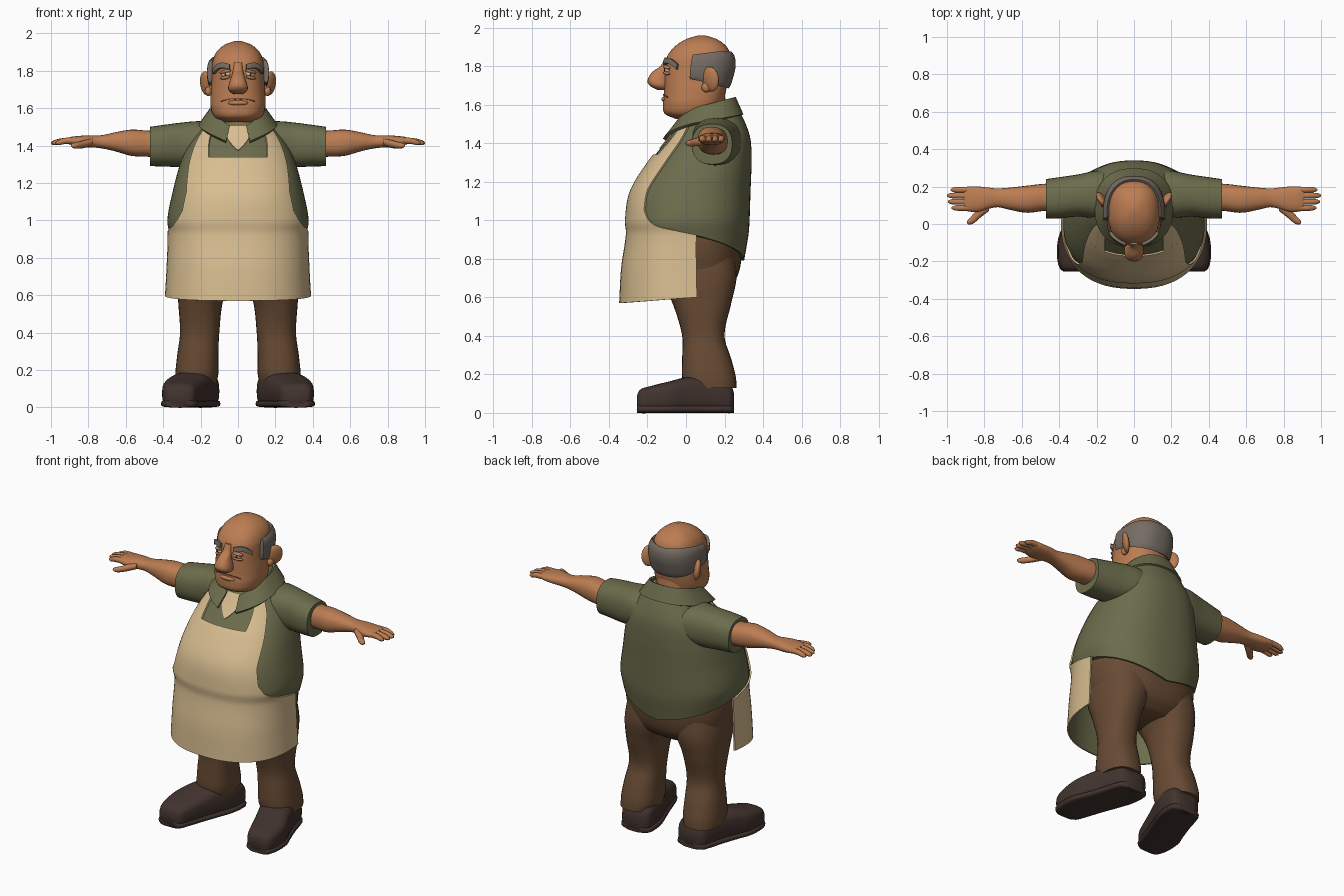
import bpy, bmesh
from math import sin, cos, pi, radians, copysign, sqrt
from mathutils import Matrix, Euler

cube = bpy.data.objects.get("Cube")
if cube:
    bpy.data.objects.remove(cube, do_unlink=True)


def colour(name, r, g, b):
    m = bpy.data.materials.new(name)
    m.use_nodes = True
    m.diffuse_color = (r, g, b, 1)
    node = m.node_tree.nodes["Principled BSDF"]
    node.inputs["Base Color"].default_value = (r, g, b, 1)
    node.inputs["Roughness"].default_value = 0.8
    return m


SKIN = colour("skin", .50, .205, .085)
SHIRT = colour("olive cloth", .15, .15, .073)
APRON = colour("cream cloth", .69, .515, .283)
TROUSERS = colour("brown cloth", .138, .07, .034)
SHOE = colour("dark leather", .055, .034, .028)
HAIR = colour("grey hair", .18, .15, .127)
WHITE = colour("eye white", .62, .55, .45)
DARK = colour("pupil brown", .03, .018, .012)
LIP = colour("mouth line", .2, .08, .04)


def finish(name, bm, mats, mirror=False, thick=0):
    """Make the object, bake its modifiers and smooth it."""
    me = bpy.data.meshes.new(name)
    bm.to_mesh(me)
    bm.free()
    for m in mats:
        me.materials.append(m)
    ob = bpy.data.objects.new(name, me)
    bpy.context.scene.collection.objects.link(ob)
    if thick:
        s = ob.modifiers.new("thickness", 'SOLIDIFY')
        s.thickness, s.offset = thick, -1
        s.material_offset = len(mats) - 1
    if mirror:
        ob.modifiers.new("mirror", 'MIRROR')
        ob.modifiers["mirror"].use_mirror_merge = False
    dg = bpy.context.evaluated_depsgraph_get()
    baked = bpy.data.meshes.new_from_object(ob.evaluated_get(dg))
    ob.modifiers.clear()
    ob.data = baked
    for p in baked.polygons:
        p.use_smooth = True
    baked.set_sharp_from_angle(angle=radians(50))
    return ob


def sample(rows, t, smooth=True):
    """Interpolate the columns of a table at t."""
    n = len(rows)
    t = min(max(t, rows[0][0]), rows[-1][0])
    i = max(k for k in range(n - 1) if rows[k][0] <= t)
    a, b = rows[i], rows[i + 1]
    h = b[0] - a[0]
    f = (t - a[0]) / h

    def slope(k, c):
        lo, hi = rows[max(k - 1, 0)], rows[min(k + 1, n - 1)]
        return (hi[c] - lo[c]) / (hi[0] - lo[0]) * h

    out = []
    for c in range(1, len(a)):
        v = a[c] + (b[c] - a[c]) * f
        if smooth:
            d = b[c] - a[c]
            v += f * (1 - f) * ((1 - f) * (slope(i, c) - d) - f * (slope(i + 1, c) - d))
        out.append(v)
    return out


def sym(rows):
    return [(z, -r, r, f, b) for z, r, f, b in rows]


def spow(v, p):
    return copysign(abs(v) ** p, v)


def ring(rows, t, ang, off=0, axis='z', p=.85):
    """Point on a lofted form; angle 0 is the front (or the underside)."""
    a0, a1, b0, b1 = sample(rows, t)
    a = (a0 + a1) / 2 + ((a1 - a0) / 2 + off) * spow(sin(ang), p)
    b = (b0 + b1) / 2 - ((b1 - b0) / 2 + off) * spow(cos(ang), p)
    return {'z': (a, b, t), 'x': (t, a, b), 'y': (b, t, a)}[axis]


def surface(name, fn, nu, nv, mats, wrap=False, **kw):
    """Grid of fn(u, v) with u and v in 0..1; wrapped grids get end caps."""
    bm = bmesh.new()
    cols = nu if wrap else nu + 1
    g = [[bm.verts.new(fn(i / nu, j / nv)) for i in range(cols)] for j in range(nv + 1)]
    for j in range(nv):
        for i in range(nu):
            k = (i + 1) % cols
            bm.faces.new((g[j][i], g[j][k], g[j + 1][k], g[j + 1][i]))
    if wrap:
        bm.faces.new(g[0][::-1])
        bm.faces.new(g[-1])
    return finish(name, bm, mats, **kw)


def loft(name, rows, mat, axis='z', p=.85, off=0, nu=32, nv=28, **kw):
    lo, hi = rows[0][0], rows[-1][0]
    return surface(name, lambda u, v: ring(rows, lo + (hi - lo) * v, u * 2 * pi, off, axis, p),
                   nu, nv, [mat], wrap=True, **kw)


def blob(name, centre, size, mat, rot=(0, 0, 0)):
    bm = bmesh.new()
    m = Matrix.LocRotScale(centre, Euler([radians(r) for r in rot]), size)
    bmesh.ops.create_uvsphere(bm, u_segments=20, v_segments=12, radius=1, matrix=m)
    return finish(name, bm, [mat], mirror=centre[0] != 0)


# Shirt body with a hem that dips at the back
torso = sym([(.78, .325, -.27, .30), (.93, .365, -.30, .325), (1.0, .378, -.305, .33),
             (1.15, .35, -.28, .335), (1.3, .31, -.19, .34), (1.42, .26, -.095, .335),
             (1.5, .20, -.04, .31), (1.56, .16, 0, .28), (1.6, .12, .02, .25)])


def shirt(u, v):
    ang = u * 2 * pi
    hem = .93 - .14 * max(0, 1 - abs(u - .5) * 4)
    return ring(torso, hem + (1.6 - hem) * v, ang)


surface("shirt", shirt, 64, 44, [SHIRT], wrap=True)
loft("sleeve", [(.1, .04, .29, 1.30, 1.515), (.2, .03, .285, 1.29, 1.53), (.3, .04, .265, 1.285, 1.523),
                (.4, .03, .25, 1.288, 1.51), (.47, .03, .24, 1.29, 1.50)], SHIRT, 'x', mirror=True)

# Apron: wrapped skirt and bib, then two straps
apron_form = sym([(.57, .38, -.335, .36), (.75, .37, -.325, .345)]) + torso[1:]
apron_edge = [(.57, 95), (.925, 95), (.945, 82), (.965, 64), (1.0, 54), (1.05, 48),
              (1.155, 47), (1.31, 52), (1.54, 54)]


def edge(z):
    return radians(sample(apron_edge, z, False)[0])


def apron(u, v):
    s = 2 * u - 1
    low = .57 + .03 * s * s
    z = low + (1.34 - low) * v
    return ring(apron_form, z, s * edge(z), .012)


def strap(u, v):
    z = 1.34 + .19 * v
    inner = radians(27 + 10 * v)
    return ring(apron_form, z, inner + (edge(z) - inner) * u, .012)


surface("apron", apron, 40, 64, [APRON, SHIRT], thick=.01)
surface("apron_strap", strap, 6, 12, [APRON], thick=.01, mirror=True)

# Undershirt showing in the open neck
surface("undershirt", lambda u, v: ring(torso, 1.375 + .13 * v, radians(20 * v) * (2 * u - 1), .007),
        8, 8, [APRON], thick=.006)

# Turned-down collar, open at the front
def collar(u, v):
    ang = radians(14) + u * (2 * pi - radians(28))
    rise = ((1 - cos(ang)) / 2) ** .4
    r, front, back = .21 - .065 * v, -.125 + .07 * v, .298 - .04 * v
    x = r * spow(sin(ang), .85)
    y = (front + back) / 2 - (back - front) / 2 * spow(cos(ang), .85)
    return x, y, (1.395 + .155 * rise) * (1 - v) + (1.475 + .165 * rise) * v


surface("collar", collar, 48, 5, [SHIRT], thick=.016)

# Arms and hands
loft("arm", [(.4, .07, .215, 1.34, 1.485), (.48, .07, .215, 1.34, 1.48), (.57, .06, .205, 1.345, 1.485),
             (.66, .075, .195, 1.37, 1.47), (.73, .09, .19, 1.385, 1.455), (.78, .08, .195, 1.39, 1.455),
             (.83, .065, .20, 1.392, 1.453), (.89, .068, .20, 1.402, 1.447), (.91, .08, .19, 1.41, 1.44)],
     SKIN, 'x', nu=24, mirror=True)
for finger, y, tip in (("index", .086, .975), ("middle", .119, .995), ("ring", .152, 1.0), ("little", .183, .98)):
    rows = [(x, y - r, y + r, z - r, z + r) for x, r, z in
            ((.86, .016, 1.426), (.93, .0165, 1.424), (tip - .015, .0135, 1.415), (tip, .005, 1.413))]
    loft(finger + "_finger", rows, SKIN, 'x', 1, nu=10, nv=10, mirror=True)
loft("thumb", [(.775, .07, .14, 1.40, 1.44), (.82, .035, .10, 1.387, 1.43), (.86, .002, .052, 1.383, 1.418),
               (.885, -.003, .026, 1.387, 1.412), (.893, .003, .014, 1.395, 1.405)],
     SKIN, 'x', 1, nu=12, nv=14, mirror=True)

# Head and neck
head = sym([(1.525, .085, -.05, .15), (1.55, .125, -.108, .175), (1.6, .145, -.12, .19),
            (1.66, .147, -.115, .205), (1.74, .142, -.113, .22), (1.8, .14, -.11, .232),
            (1.85, .136, -.098, .232), (1.9, .115, -.06, .212), (1.94, .07, .0, .16), (1.96, .015, .065, .1)])
loft("head", head, SKIN, nu=40, nv=48)
loft("neck", sym([(1.42, .10, -.03, .22), (1.55, .105, -.025, .21), (1.68, .11, 0, .2)]), SKIN)
loft("nose", sym([(1.675, .025, -.145, -.09), (1.695, .05, -.185, -.09), (1.725, .05, -.2, -.09),
                  (1.77, .035, -.175, -.09), (1.8, .027, -.133, -.08), (1.845, .022, -.11, -.07)]),
     SKIN, nu=20, nv=18)


# Horseshoe of hair round the back of the head
def hair(u, v):
    t = abs(2 * u - 1)
    low, high = 1.685 + .05 * t * t, 1.872 + .012 * sin(t * pi) - .012 * t
    z = low + (high - low) * v
    return ring(head, z, radians(82 + 196 * u), .012 + .014 * sin(pi * v) ** .5)


surface("hair", hair, 40, 14, [HAIR], thick=.035)


# Brows, drooping outward
def brow(u, v):
    z = 1.822 + .012 * sin(pi * u) - .025 * u * u + .028 * (v - .5)
    return ring(head, z, radians(14 + 44 * u), .016)


surface("eyebrow", brow, 10, 3, [HAIR], thick=.022, mirror=True)

# Eyes with heavy lids and bags
blob("eyeball", (.066, -.1, 1.782), (.026, .012, .015), WHITE, (0, 8, 25))
blob("pupil", (.064, -.109, 1.781), (.009, .005, .010), DARK)
blob("upper_lid", (.068, -.1, 1.795), (.033, .016, .010), SKIN, (0, 12, 25))
blob("eye_bag", (.068, -.1, 1.763), (.031, .013, .009), SKIN, (0, 8, 25))

# Ears
blob("ear", (.17, .128, 1.732), (.02, .05, .065), SKIN, (0, 8, -35))
blob("ear_lobe", (.158, .105, 1.69), (.018, .024, .026), SKIN)

# Mouth
blob("lower_lip", (0, -.112, 1.628), (.055, .016, .014), SKIN)
surface("mouth", lambda u, v: ring(head, 1.648 - .014 * (2 * u - 1) ** 2 + .007 * v,
                                   radians(34) * (2 * u - 1), .004), 16, 1, [LIP], thick=.006)

# Trousers
loft("trouser_seat", sym([(.63, .18, -.04, .19), (.68, .29, -.11, .25), (.76, .325, -.17, .282),
                          (.88, .343, -.21, .29), (.98, .33, -.2, .27)]), TROUSERS, nu=40)
loft("trouser_leg", [(.13, .115, .332, -.005, .262), (.18, .105, .335, -.02, .26), (.28, .105, .325, -.02, .235),
                     (.4, .10, .31, -.02, .2), (.57, .08, .32, -.07, .235), (.7, .03, .325, -.13, .262),
                     (.84, 0, .31, -.15, .25)], TROUSERS, mirror=True)

# Shoes, toes turned out, with a thin sole
shoe = [(-.255, .02, .09, .26, .37), (-.24, 0, .12, .235, .39), (-.18, 0, .14, .21, .405),
        (-.08, 0, .165, .175, .4), (0, 0, .185, .145, .37), (.1, 0, .19, .11, .335),
        (.2, 0, .17, .1, .305), (.24, 0, .14, .115, .285), (.25, .02, .1, .15, .25)]
loft("shoe", shoe, SHOE, 'y', .62, nu=28, nv=36, mirror=True)
sole = [(y, .006, .034, a, b) for y, _, _, a, b in shoe]
loft("shoe_sole", sole, SHOE, 'y', .5, .006, nu=20, nv=36, mirror=True)
